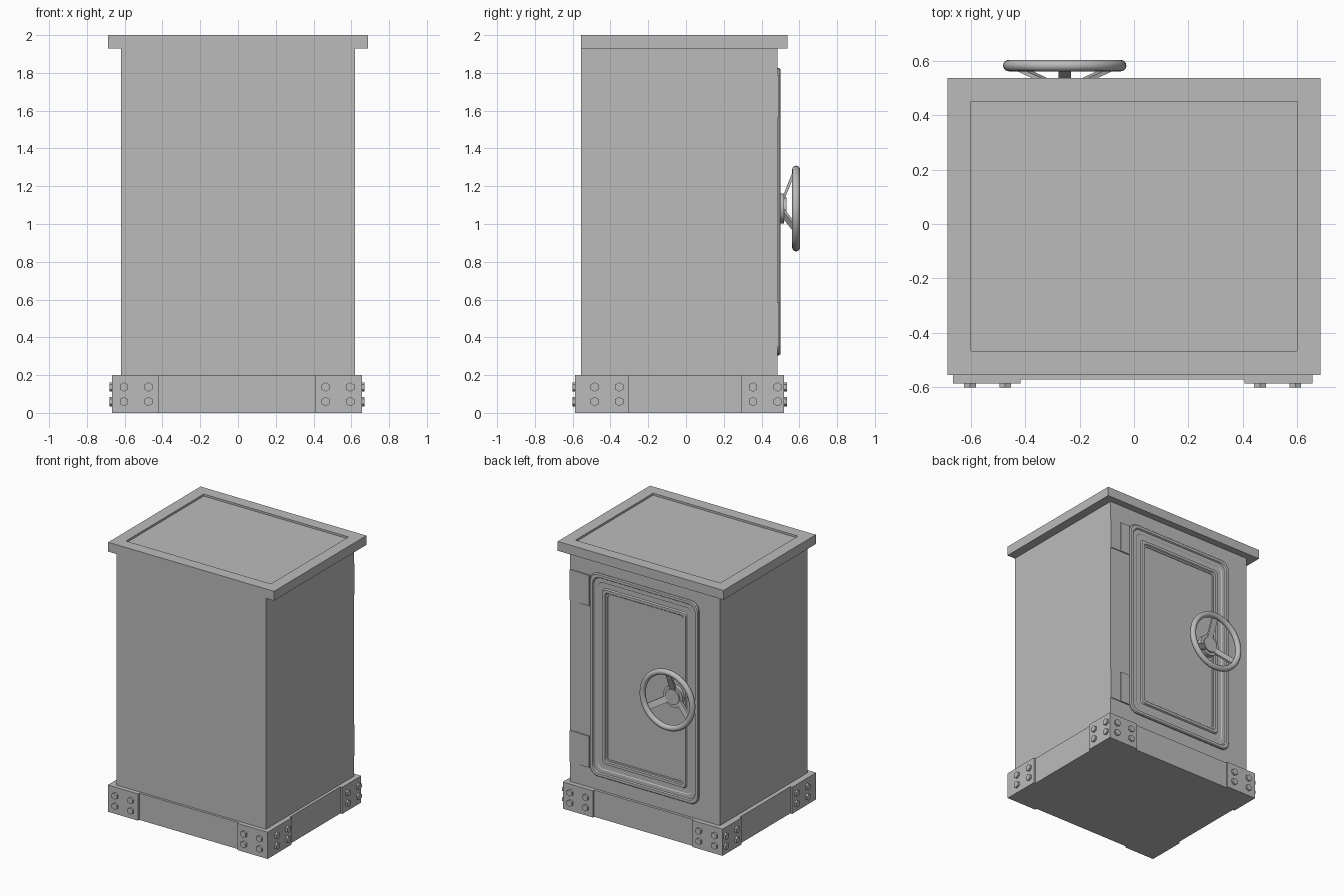
import bpy, bmesh, math
from mathutils import Matrix, Vector

if "Cube" in bpy.data.objects:
    bpy.data.objects.remove(bpy.data.objects["Cube"], do_unlink=True)

steel = bpy.data.materials.new("grey_steel")
steel.use_nodes = True
GREY = (0.5, 0.5, 0.5, 1)
steel.diffuse_color = GREY
steel.node_tree.nodes["Principled BSDF"].inputs["Base Color"].default_value = GREY


def finish(name, bm, smooth=False):
    bmesh.ops.recalc_face_normals(bm, faces=bm.faces)
    mesh = bpy.data.meshes.new(name)
    bm.to_mesh(mesh)
    bm.free()
    mesh.materials.append(steel)
    obj = bpy.data.objects.new(name, mesh)
    bpy.context.collection.objects.link(obj)
    if smooth:
        bpy.ops.object.select_all(action='DESELECT')
        obj.select_set(True)
        bpy.context.view_layer.objects.active = obj
        bpy.ops.object.shade_smooth_by_angle(angle=math.radians(40))
    return obj


def add_box(bm, x, y, z):
    size = Matrix.Diagonal((x[1] - x[0], y[1] - y[0], z[1] - z[0], 1))
    mid = Matrix.Translation([(a + b) / 2 for a, b in (x, y, z)])
    return bmesh.ops.create_cube(bm, size=1, matrix=mid @ size)["verts"]


def box(name, x, y, z):
    bm = bmesh.new()
    add_box(bm, x, y, z)
    return finish(name, bm)


def add_disc(bm, centre, direction, radius, depth, sides):
    turn = Vector(direction).to_track_quat('Z', 'Y').to_matrix().to_4x4()
    bmesh.ops.create_cone(bm, cap_ends=True, segments=sides, radius1=radius, radius2=radius,
                          depth=depth, matrix=Matrix.Translation(centre) @ turn)


# Cabinet body
BACK = 0.485
box("body", (-0.62, 0.62), (-0.555, BACK), (0.19, 1.94))

# Lid with a sunken top panel
bm = bmesh.new()
add_box(bm, (-0.687, 0.687), (-0.555, 0.538), (1.93, 2))
top = max(bm.faces, key=lambda f: f.calc_center_median().z)
bmesh.ops.inset_region(bm, faces=[top], thickness=0.123)
wall = bmesh.ops.extrude_face_region(bm, geom=[top])
bmesh.ops.translate(bm, vec=(0, 0, -0.015), verts=[v for v in wall["geom"] if isinstance(v, bmesh.types.BMVert)])
bmesh.ops.delete(bm, geom=[top], context='FACES')
finish("lid", bm)

# Plinth
PX, PY, HIGH = (-0.652, 0.642), (-0.573, 0.505), 0.2
box("plinth", PX, PY, (0, HIGH))

# Corner brackets wrap the plinth, with four hex bolts on each outer face
T = 0.015
for sx, x_edge, side in ((-1, PX[0], "right"), (1, PX[1], "left")):
    for sy, y_edge, end in ((-1, PY[0], "front"), (1, PY[1], "back")):
        x_out, y_out = x_edge + sx * T, y_edge + sy * T
        reach = 0.285 if sy < 0 else 0.225
        bm = bmesh.new()
        add_box(bm, sorted((x_out, x_out - sx * 0.25)), sorted((y_out, y_edge)), (0, HIGH))
        add_box(bm, sorted((x_out, x_edge)), sorted((y_edge, y_out - sy * reach)), (0, HIGH))
        finish(f"{end}_{side}_bracket", bm)
        bm = bmesh.new()
        y_near = 0.105 if sy < 0 else 0.035
        for z in (0.06, 0.137):
            for step in (0, 0.13):
                add_disc(bm, (x_out - sx * (0.063 + step), y_out, z), (0, sy, 0), 0.025, 0.028, 6)
                add_disc(bm, (x_out, y_out - sy * (y_near + step), z), (sx, 0, 0), 0.025, 0.028, 6)
        finish(f"{end}_{side}_bolts", bm)


# Door mouldings: rounded rectangles lofted through (inset, height) steps
def rounded_ring(bm, inset, height):
    half_w, half_h, radius = 0.45 - inset, 0.76 - inset, max(0.065 - inset * 0.35, 0.01)
    ring = []
    for k, (sx, sz) in enumerate(((1, 1), (-1, 1), (-1, -1), (1, -1))):
        for i in range(7):
            a = math.pi / 2 * (k + i / 6)
            ring.append(bm.verts.new((sx * (half_w - radius) + radius * math.cos(a), BACK + height,
                                      1.065 + sz * (half_h - radius) + radius * math.sin(a))))
    return ring


bm = bmesh.new()
steps = ((0, -0.005), (0, 0.008), (0.006, 0.015), (0.026, 0.015), (0.032, 0.006), (0.058, 0.006),
         (0.064, 0.002), (0.1, 0.002), (0.106, 0.013), (0.126, 0.013), (0.132, 0.006),
         (0.144, 0.006), (0.146, 0.002))
rings = [rounded_ring(bm, *s) for s in steps]
for a, b in zip(rings, rings[1:]):
    for i in range(len(a)):
        j = (i + 1) % len(a)
        bm.faces.new((a[i], a[j], b[j], b[i]))
bm.faces.new(rings[-1])
finish("door_panel", bm)

# Hinges
for name, z in (("lower_hinge", (0.35, 0.585)), ("upper_hinge", (1.56, 1.79))):
    bm = bmesh.new()
    add_box(bm, (0.535, 0.62), (BACK - 0.01, BACK + 0.006), z)
    add_box(bm, (0.457, 0.535), (BACK - 0.01, BACK + 0.01), z)
    finish(name, bm)

# Hand wheel hub
WX, WZ = -0.255, 1.082
bm = bmesh.new()
for radius, depth in ((0.08, 0.034), (0.058, 0.046)):
    add_disc(bm, (WX, BACK + depth / 2, WZ), (0, 1, 0), radius, depth, 32)
finish("wheel_hub", bm, True)

# Hand wheel rim
bpy.ops.mesh.primitive_torus_add(major_radius=0.206, minor_radius=0.021, major_segments=48,
                                 minor_segments=16, location=(WX, 0.583, WZ),
                                 rotation=(math.pi / 2, 0, 0))
rim = bpy.context.object
rim.name = "wheel_rim"
rim.data.materials.append(steel)
bpy.ops.object.shade_smooth_by_angle(angle=math.radians(60))

# Three flat spokes rising from the hub to the rim
bm = bmesh.new()
for k in range(3):
    spoke = add_box(bm, (-0.023, 0.023), (-0.008, 0.008), (0.04, 0.2))
    for v in spoke:
        v.co.y += 0.51 + 0.065 * (v.co.z - 0.04) / 0.16
    bmesh.ops.rotate(bm, verts=spoke, cent=(0, 0, 0), matrix=Matrix.Rotation(k * math.tau / 3, 3, 'Y'))
bmesh.ops.translate(bm, vec=(WX, 0, WZ), verts=bm.verts)
finish("wheel_spokes", bm)
